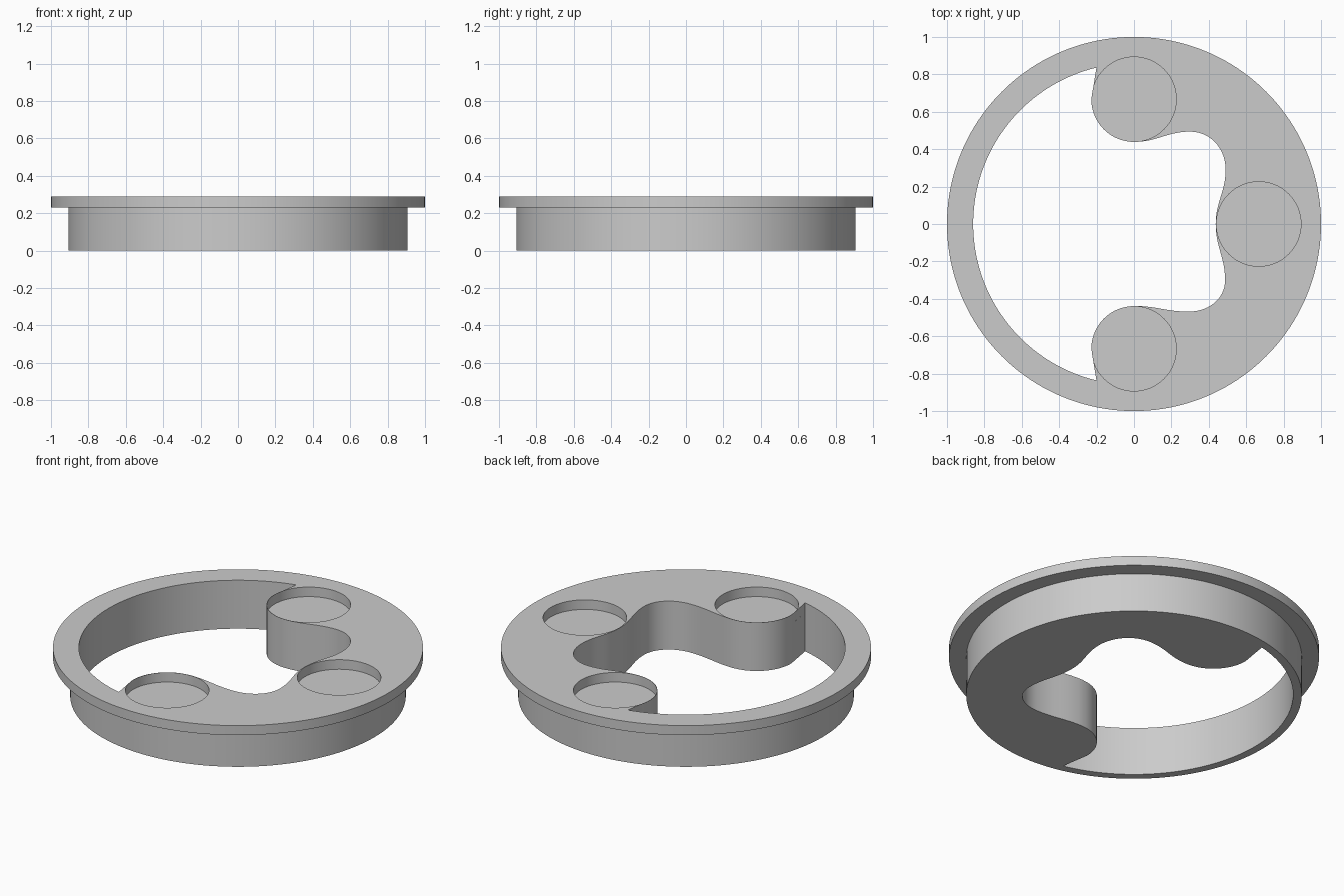
import bpy, bmesh
from math import sin, cos, pi, radians
from mathutils import Vector
from mathutils.geometry import interpolate_bezier

cube = bpy.data.objects.get("Cube")
if cube:
    bpy.data.objects.remove(cube)

grey = bpy.data.materials.new("plain_grey")
grey.use_nodes = True
colour = (0.6, 0.6, 0.6, 1)
grey.diffuse_color = colour
grey.node_tree.nodes["Principled BSDF"].inputs["Base Color"].default_value = colour

BODY_R, FLANGE_R, INNER_R = 0.907, 1.0, 0.86
STEP_Z, TOP_Z = 0.232, 0.289
POCKET_DIST, POCKET_R, LOBE_R = 0.667, 0.226, 0.228


def arc(cx, cy, r, start, end, n):
    """Points on an arc, angles in degrees, both ends included."""
    angles = [radians(start + (end - start) * i / n) for i in range(n + 1)]
    return [Vector((cx + r * cos(a), cy + r * sin(a), 0)) for a in angles]


def circle(cx, cy, r, n):
    return arc(cx, cy, r, 0, 360, n)[:-1]


def smooth_path(knots, n=16):
    """Bezier path through knots of (x, y, tangent x, tangent y)."""
    points = []
    for (x0, y0, u0, v0), (x1, y1, u1, v1) in zip(knots, knots[1:]):
        a, b = Vector((x0, y0, 0)), Vector((x1, y1, 0))
        reach = (b - a).length * 0.4
        points += interpolate_bezier(a, a + Vector((u0, v0, 0)) * reach,
                                     b - Vector((u1, v1, 0)) * reach, b, n)[:-1]
    return points + [b]


def plate(name, loops, z0, z1):
    """Flat plate with holes: first loop is the rim, the rest are holes."""
    curve = bpy.data.curves.new(name, "CURVE")
    curve.dimensions = "2D"
    curve.fill_mode = "BOTH"
    curve.extrude = (z1 - z0) / 2
    for loop in loops:
        spline = curve.splines.new("POLY")
        spline.points.add(len(loop) - 1)
        for point, co in zip(spline.points, loop):
            point.co = (co.x, co.y, 0, 1)
        spline.use_cyclic_u = True
    obj = bpy.data.objects.new(name, curve)
    bpy.context.collection.objects.link(obj)
    bpy.ops.object.select_all(action="DESELECT")
    obj.select_set(True)
    bpy.context.view_layer.objects.active = obj
    bpy.ops.object.convert(target="MESH")
    obj = bpy.context.object
    bm = bmesh.new()
    bm.from_mesh(obj.data)
    bmesh.ops.remove_doubles(bm, verts=bm.verts, dist=0.0001)
    bmesh.ops.translate(bm, verts=bm.verts, vec=(0, 0, (z0 + z1) / 2))
    bmesh.ops.recalc_face_normals(bm, faces=bm.faces)
    bm.to_mesh(obj.data)
    bm.free()
    obj.data.materials.clear()
    obj.data.materials.append(grey)
    bpy.ops.object.shade_smooth_by_angle(angle=radians(30))
    return obj


# Opening outline: wavy right side, two round lobes, large left arc
wave = smooth_path([(0, -0.438, 1, 0), (0.3, -0.468, 1, 0.02), (0.487, -0.3, 0, 1),
                    (0.437, 0, 0, 1), (0.49, 0.29, 0, 1), (0.3, 0.494, -1, 0),
                    (0, 0.439, -1, 0)])
back_lobe = arc(0, POCKET_DIST, LOBE_R, 270, 180, 24)
front_lobe = arc(0, -POCKET_DIST, LOBE_R, 180, 90, 24)
rim_arc = arc(0, 0, INNER_R, 103.5, 256.5, 80)
opening = wave[:-1] + back_lobe + rim_arc + front_lobe[:-1]

# Round pockets in the top, floored by the body
pockets = [circle(POCKET_DIST * cos(a), POCKET_DIST * sin(a), POCKET_R, 96)
           for a in (-pi / 2, 0, pi / 2)]

plate("body", [circle(0, 0, BODY_R, 160), opening], 0, STEP_Z)
plate("flange", [circle(0, 0, FLANGE_R, 160), opening] + pockets, STEP_Z, TOP_Z)
